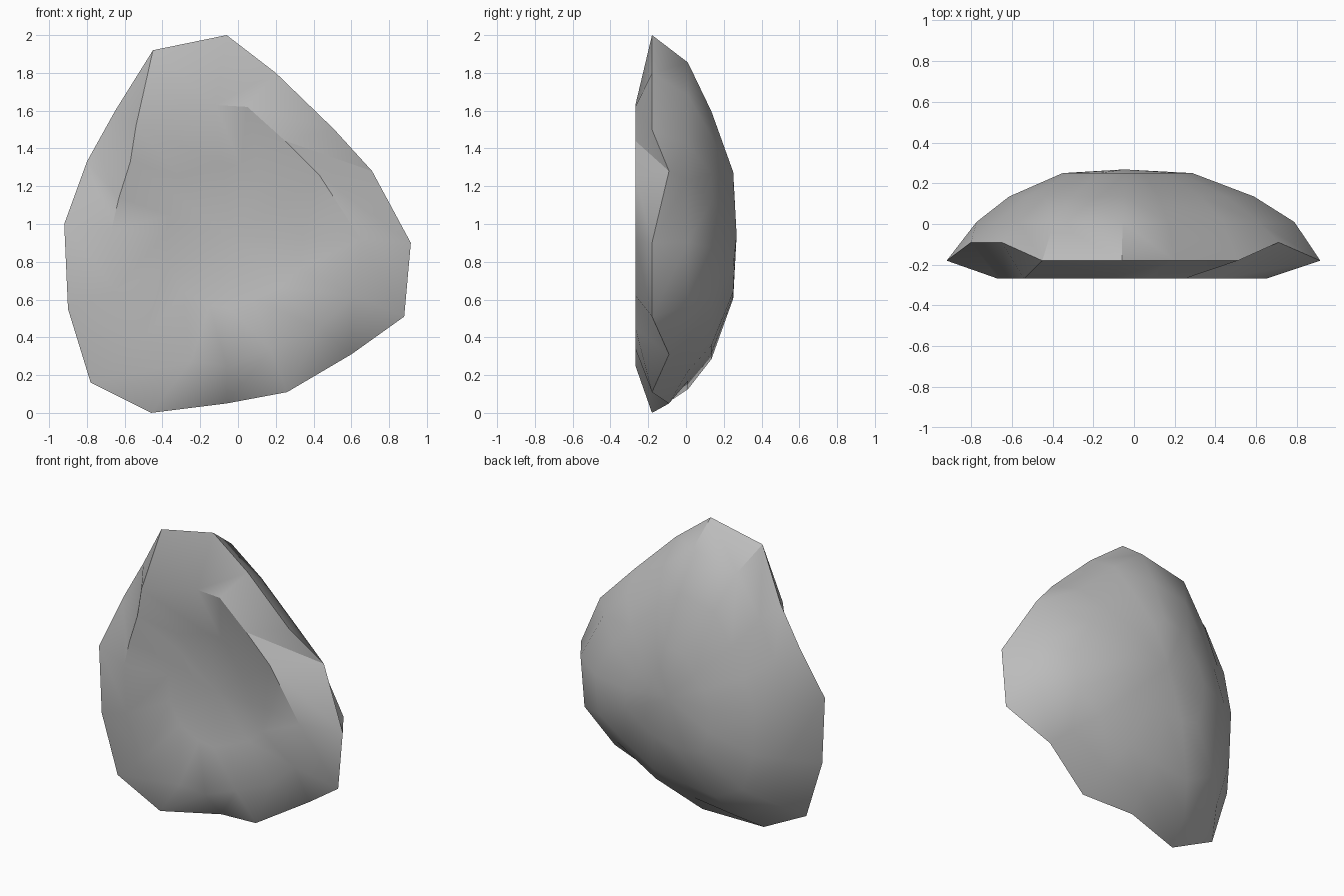
import bpy, bmesh, math

if "Cube" in bpy.data.objects:
    bpy.data.objects.remove(bpy.data.objects["Cube"])

grey = bpy.data.materials.new("stone_grey")
grey.diffuse_color = (0.5, 0.5, 0.5, 1)
grey.use_nodes = True
grey.node_tree.nodes["Principled BSDF"].inputs["Base Color"].default_value = grey.diffuse_color

# Widest outline of the stone: x, y, z, clockwise from the peak
RIM = [(-.06, -.18, 2.0), (.20, -.18, 1.8), (.51, -.18, 1.5), (.71, -.09, 1.28),
       (.915, -.18, .90), (.88, -.18, .51), (.60, -.09, .31), (.26, -.18, .11),
       (-.06, -.09, .05), (-.46, -.18, 0), (-.78, -.18, .16), (-.90, -.18, .55),
       (-.92, -.18, 1.0), (-.80, -.09, 1.33), (-.65, -.09, 1.6), (-.45, -.18, 1.92)]
# Raised lip of the front face: x, z, matched to the outline
FACE = [(-.12, 1.63), (.05, 1.62), (.25, 1.44), (.43, 1.26), (.65, .92), (.61, .62),
        (.43, .45), (.17, .34), (-.06, .25), (-.25, .27), (-.5, .4), (-.65, .65),
        (-.67, .97), (-.63, 1.14), (-.57, 1.33), (-.54, 1.52)]
# Shrinking rings of the domed back: depth, left scale, right scale, centre height
DOME = [(.01, .835, .865, .99), (.135, .655, .655, .94), (.25, .36, .335, .94)]

bm = bmesh.new()
# Shallow hollow in the front, then lip, then outline
rings = [[bm.verts.new((-.03 + (x + .03) * .55, -.205, .93 + (z - .93) * .55))
          for x, z in FACE],
         [bm.verts.new((x, -.268, z)) for x, z in FACE],
         [bm.verts.new(p) for p in RIM]]
for y, left, right, cz in DOME:
    ring = []
    for px, py, pz in RIM:
        s = left if px < -.7 else right
        ring.append(bm.verts.new((-.03 + (px + .03) * s, y, cz + (pz - 1) * s)))
    rings.append(ring)

# Skin between rings, with chipped triangles along the lip
n = len(RIM)
for k, (a, b) in enumerate(zip(rings, rings[1:])):
    for i in range(n):
        j = (i + 1) % n
        if k == 1 and i < 14:
            bm.faces.new((a[i], a[j], b[j]))
            bm.faces.new((a[i], b[j], b[i]))
        else:
            bm.faces.new((a[i], a[j], b[i]))
            bm.faces.new((a[j], b[j], b[i]))

# Front and back caps
for ring, centre in ((rings[0], (-.03, -.185, .93)), (rings[-1], (-.05, .268, .94))):
    c = bm.verts.new(centre)
    for i in range(n):
        bm.faces.new((ring[i], ring[(i + 1) % n], c))

bmesh.ops.recalc_face_normals(bm, faces=bm.faces)
mesh = bpy.data.meshes.new("stone")
bm.to_mesh(mesh)
bm.free()
mesh.materials.append(grey)
stone = bpy.data.objects.new("stone", mesh)
bpy.context.collection.objects.link(stone)
bpy.context.view_layer.objects.active = stone
stone.select_set(True)
bpy.ops.object.shade_smooth_by_angle(angle=math.radians(33))
